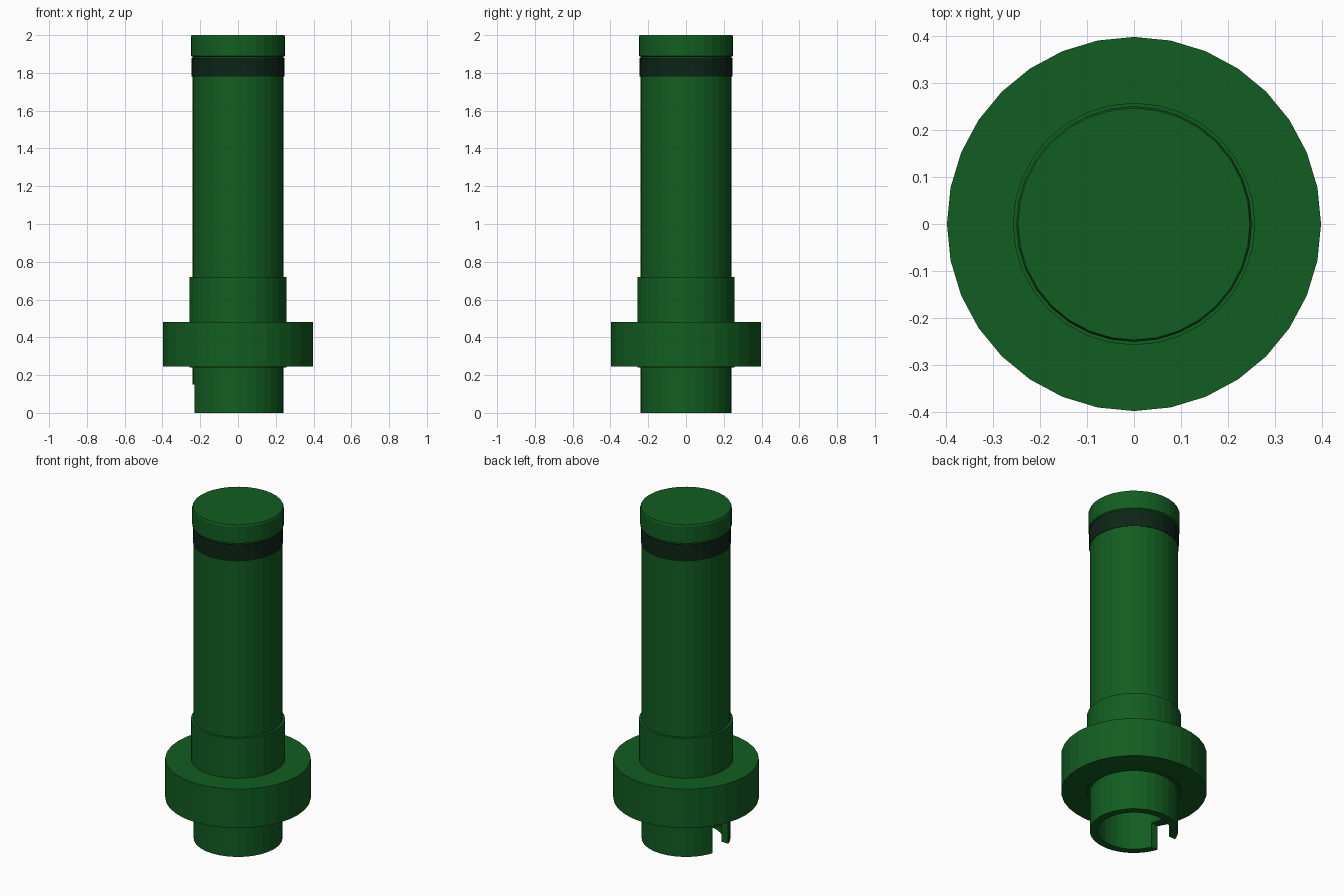
import bpy, bmesh
from math import cos, sin, pi

if "Cube" in bpy.data.objects:
    bpy.data.objects.remove(bpy.data.objects["Cube"])

SIDES = 32


def material(name, rgb):
    m = bpy.data.materials.new(name)
    m.diffuse_color = (*rgb, 1)
    m.use_nodes = True
    m.node_tree.nodes["Principled BSDF"].inputs["Base Color"].default_value = m.diffuse_color
    return m


green = material("dark_green", (0.006, 0.11, 0.015))
black = material("black_green", (0.004, 0.018, 0.008))


def lathe(name, profile, mat):
    """Spin a closed (radius, z) profile around z; radius 0 makes a pole."""
    bm = bmesh.new()
    rings = []
    for r, z in profile:
        if r == 0:
            rings.append([bm.verts.new((0, 0, z))] * SIDES)
        else:
            rings.append([bm.verts.new((r * cos(2 * pi * i / SIDES),
                                        r * sin(2 * pi * i / SIDES), z))
                          for i in range(SIDES)])
    for a, b in zip(rings, rings[1:] + rings[:1]):
        for i in range(SIDES):
            j = (i + 1) % SIDES
            corners = list(dict.fromkeys((a[i], a[j], b[j], b[i])))
            if len(corners) > 2:
                bm.faces.new(corners)
    bmesh.ops.recalc_face_normals(bm, faces=bm.faces)
    mesh = bpy.data.meshes.new(name)
    bm.to_mesh(mesh)
    bm.free()
    mesh.materials.append(mat)
    obj = bpy.data.objects.new(name, mesh)
    bpy.context.collection.objects.link(obj)
    return obj


def ring(name, inner, outer, z0, z1, mat):
    return lathe(name, [(inner, z0), (outer, z0), (outer, z1), (inner, z1)], mat)


# Hollow shaft, open at the bottom and closed at the top
shaft = lathe("shaft", [(0, 1.88), (0.242, 1.88), (0.242, 0), (0.2, 0),
                        (0.2, 1.8), (0, 1.8)], green)

# Collar and wide flange around the lower shaft
ring("collar", 0.225, 0.257, 0.24, 0.72, green)
ring("flange", 0.235, 0.397, 0.245, 0.48, green)

# Dark band and bevelled end cap
ring("dark_band", 0.225, 0.245, 1.78, 1.88, black)
lathe("end_cap", [(0, 1.87), (0.24, 1.87), (0.24, 1.885), (0.25, 1.89),
                  (0.25, 1.99), (0.246, 2.0), (0, 2.0)], green)

# Square notch in the bottom rim on the -x side
bpy.ops.mesh.primitive_cube_add(size=1, location=(-0.22, 0, 0.05))
cutter = bpy.context.object
cutter.name = "notch_cutter"
cutter.scale = (0.2, 0.148, 0.2)
cutter.hide_render = True
mod = shaft.modifiers.new("notch", 'BOOLEAN')
mod.operation = 'DIFFERENCE'
mod.solver = 'EXACT'
mod.object = cutter
bpy.context.view_layer.objects.active = shaft
bpy.ops.object.modifier_apply(modifier=mod.name)
bpy.data.objects.remove(cutter)
